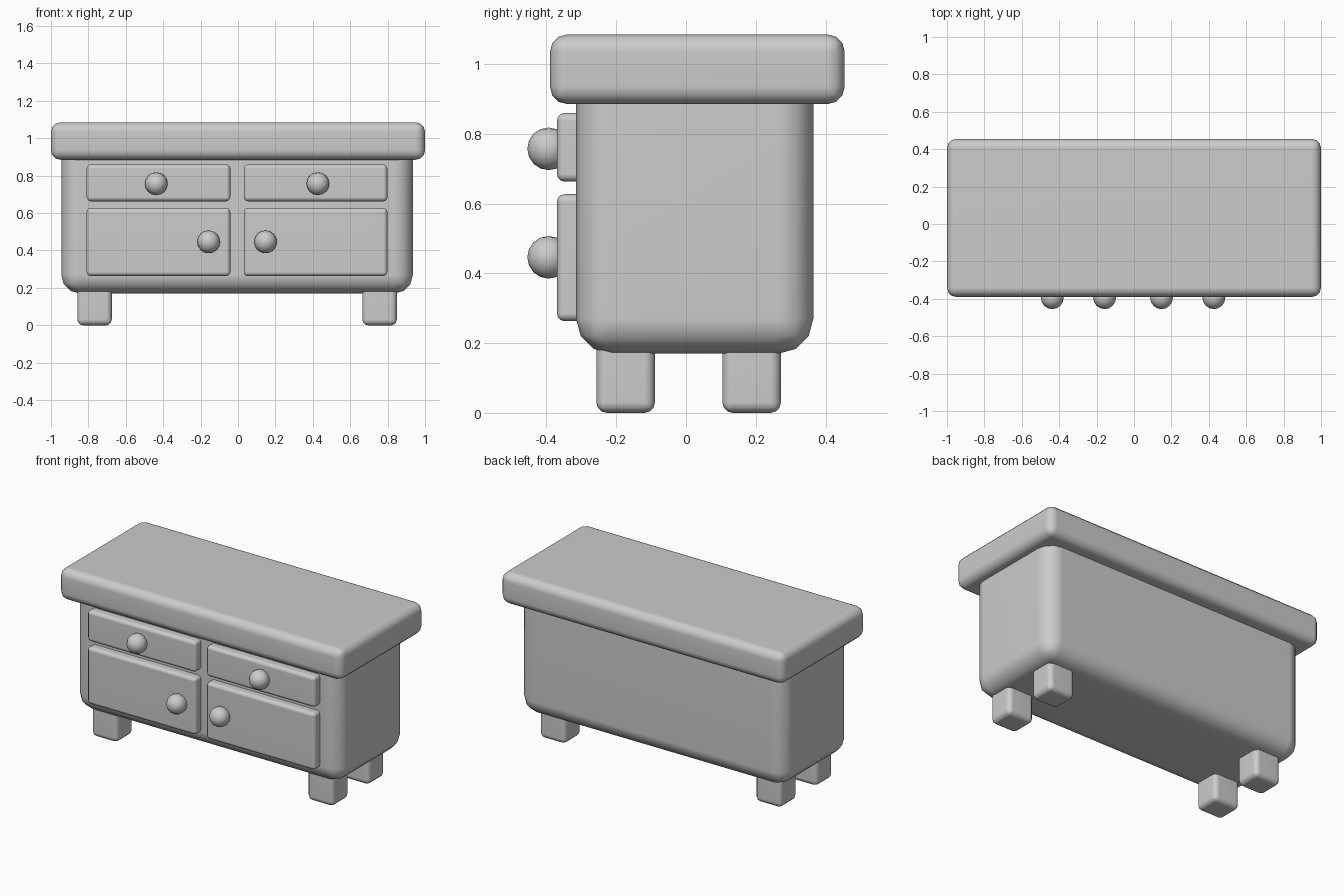
import bpy, bmesh
from mathutils import Vector, Matrix

if "Cube" in bpy.data.objects:
    bpy.data.objects.remove(bpy.data.objects["Cube"])

CX = -0.005  # centre line of the cabinet under the top


def finish(name, bm):
    mesh = bpy.data.meshes.new(name)
    bm.to_mesh(mesh)
    bm.free()
    for p in mesh.polygons:
        p.use_smooth = True
    obj = bpy.data.objects.new(name, mesh)
    bpy.context.collection.objects.link(obj)
    return obj


def rounded_box(name, lo, hi, bevel, segments=3):
    lo, hi = Vector(lo), Vector(hi)
    bm = bmesh.new()
    bmesh.ops.create_cube(bm, size=1)
    bmesh.ops.scale(bm, vec=hi - lo, verts=bm.verts)
    bmesh.ops.translate(bm, vec=(lo + hi) / 2, verts=bm.verts)
    bmesh.ops.bevel(bm, geom=bm.edges[:], offset=bevel, segments=segments,
                    profile=0.5, affect='EDGES', clamp_overlap=True)
    obj = finish(name, bm)
    # keep the large faces flat while the edges stay smooth
    mod = obj.modifiers.new("Weighted normals", 'WEIGHTED_NORMAL')
    mod.keep_sharp = True
    return obj


def knob(name, x, z):
    bm = bmesh.new()
    bmesh.ops.create_uvsphere(bm, u_segments=16, v_segments=8, radius=0.061,
                              matrix=Matrix.Translation((x, -0.394, z)))
    return finish(name, bm)


# Overhanging top and main body
rounded_box("table_top", (-1, -0.39, 0.885), (1, 0.455, 1.085), 0.05)
rounded_box("cabinet_body", (CX - 0.94, -0.315, 0.17), (CX + 0.94, 0.365, 1.0), 0.1)

for side, s in (("left", -1), ("right", 1)):
    x0, x1 = sorted((CX + s * 0.036, CX + s * 0.804))
    # Drawer and door fronts
    rounded_box(side + "_drawer", (x0, -0.37, 0.663), (x1, -0.26, 0.86), 0.022)
    rounded_box(side + "_door", (x0, -0.37, 0.263), (x1, -0.26, 0.627), 0.022)
    # Round knobs
    knob(side + "_drawer_knob", CX + s * 0.432, 0.757)
    knob(side + "_door_knob", CX + s * 0.152, 0.446)
    # Feet
    fx = CX + s * 0.762
    for end, y in (("front", -0.173), ("back", 0.188)):
        rounded_box(f"{end}_{side}_foot", (fx - 0.092, y - 0.084, 0),
                    (fx + 0.092, y + 0.084, 0.23), 0.03)
